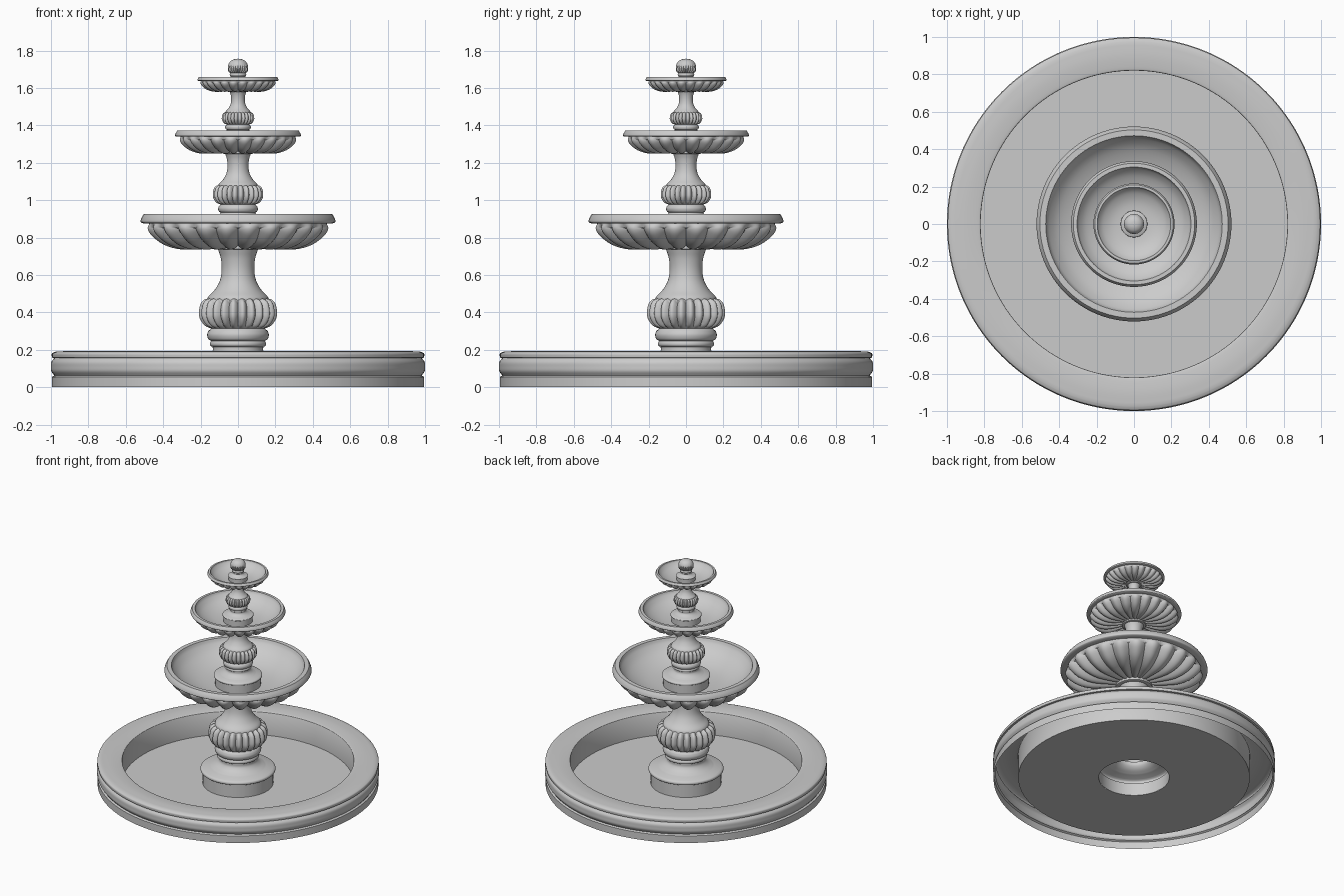
import bpy
import math
from mathutils import Vector

if "Cube" in bpy.data.objects:
    bpy.data.objects.remove(bpy.data.objects["Cube"])

LOBES = 24


def spline(pts, steps):
    """Catmull-Rom curve through 2D points; two points stay a straight line."""
    if len(pts) == 2:
        return [Vector(p) for p in pts]
    p = [Vector(q) for q in pts]
    p = [2 * p[0] - p[1]] + p + [2 * p[-1] - p[-2]]
    out = []
    for i in range(1, len(p) - 2):
        a, b, c, d = p[i - 1:i + 3]
        for k in range(steps):
            t = k / steps
            out.append(0.5 * (2 * b + (c - a) * t + (2 * a - 5 * b + 4 * c - d) * t * t
                              + (3 * b - a - 3 * c + d) * t ** 3))
    return out + [p[-2]]


def revolve(name, sections, scale=1.0, base=0.0, segs=96, depth=None, steps=4):
    """Lathe the curve sections; depth(r, t) carves rounded lobes along the normal."""
    prof = []
    for s in sections:
        for q in spline(s, steps):
            if not prof or (q - prof[-1]).length > 1e-5:
                prof.append(q)
    n = len(prof)
    verts, faces = [], []
    for i, q in enumerate(prof):
        tan = (prof[min(i + 1, n - 1)] - prof[max(i - 1, 0)]).normalized()
        d = depth(q.x, i / (n - 1)) if depth else 0
        for j in range(segs):
            a = 2 * math.pi * j / segs
            cut = d * (1 - abs(math.sin(a * LOBES / 2)))
            r = max(q.x - tan.y * cut, 0.0005) * scale
            verts.append((r * math.cos(a), r * math.sin(a), base + (q.y + tan.x * cut) * scale))
    for i in range(n - 1):
        for j in range(segs):
            k = (j + 1) % segs
            faces.append((i * segs + j, i * segs + k, (i + 1) * segs + k, (i + 1) * segs + j))
    me = bpy.data.meshes.new(name)
    me.from_pydata(verts, [], faces)
    ob = bpy.data.objects.new(name, me)
    bpy.context.collection.objects.link(ob)
    bpy.ops.object.select_all(action='DESELECT')
    ob.select_set(True)
    bpy.context.view_layer.objects.active = ob
    bpy.ops.object.shade_smooth_by_angle(angle=math.radians(35))
    return ob


# ground pool: moulded outer wall, broad rim, inner wall and floor, hollow below
revolve("pool_basin", [
    [(0.995, 0), (0.995, 0.055)],
    [(0.995, 0.055), (0.982, 0.062)],
    [(0.982, 0.062), (0.998, 0.085), (1.0, 0.11), (0.998, 0.135), (0.982, 0.156)],
    [(0.982, 0.156), (0.995, 0.158)],
    [(0.995, 0.158), (0.995, 0.18), (0.975, 0.19)],
    [(0.975, 0.19), (0.90, 0.193), (0.83, 0.187), (0.82, 0.18)],
    [(0.82, 0.18), (0.82, 0.008)],
    [(0.82, 0.008), (0.25, 0.008)]], segs=128)

FOOT = [
    [(0.25, 0.008), (0.25, 0.105)],
    [(0.25, 0.105), (0.264, 0.112), (0.264, 0.128), (0.25, 0.138)],
    [(0.25, 0.138), (0.20, 0.145)],
    [(0.20, 0.145), (0.16, 0.165), (0.137, 0.19), (0.135, 0.215)],
    [(0.135, 0.215), (0.148, 0.222), (0.15, 0.235), (0.143, 0.248)],
    [(0.143, 0.248), (0.158, 0.256), (0.165, 0.28), (0.158, 0.302)],
    [(0.158, 0.302), (0.14, 0.315)]]
BULB = [[(0.14, 0.312), (0.18, 0.33), (0.207, 0.37), (0.21, 0.41),
         (0.20, 0.45), (0.178, 0.47), (0.155, 0.474)]]
NECK = [[(0.165, 0.465), (0.158, 0.485), (0.125, 0.52), (0.097, 0.57),
         (0.087, 0.63), (0.092, 0.69), (0.106, 0.735)],
        [(0.106, 0.735), (0.13, 0.738), (0.128, 0.765)]]
BOWL_UNDER = [[(0.10, 0.755), (0.20, 0.741), (0.31, 0.737), (0.40, 0.762),
               (0.465, 0.81), (0.487, 0.85), (0.475, 0.878)]]
BOWL_RIM = [
    [(0.45, 0.876), (0.508, 0.876)],
    [(0.508, 0.876), (0.521, 0.884), (0.516, 0.905), (0.503, 0.927)],
    [(0.503, 0.927), (0.472, 0.927)],
    [(0.472, 0.927), (0.455, 0.895), (0.40, 0.845), (0.30, 0.80), (0.18, 0.78), (0.0, 0.775)]]


def bulb_depth(r, t):
    return 0.024 * min(1, 6 * t, 6 * (1 - t))


def bowl_depth(r, t):
    return 0.075 * r * min(1, 8 * (1 - t))


# three stacked tiers, each a smaller copy of the one below
size, base = 1.0, 0.0
for tier in ("lower", "middle", "upper"):
    revolve(tier + "_foot", FOOT, size, base)
    revolve(tier + "_fluted_bulb", BULB, size, base, 192, bulb_depth)
    revolve(tier + "_neck", NECK, size, base)
    revolve(tier + "_fluted_bowl", BOWL_UNDER, size, base, 192, bowl_depth)
    revolve(tier + "_bowl_rim", BOWL_RIM, size, base)
    base += 0.774 * size
    size *= 0.645

# finial: small foot carrying a fluted ball with a domed cap
revolve("finial_foot", FOOT, size, base)
revolve("finial_ball", [[(0.14, 0.312), (0.18, 0.33), (0.20, 0.37), (0.203, 0.42)],
                        [(0.203, 0.42), (0.195, 0.48), (0.15, 0.55), (0.08, 0.588), (0.0, 0.60)]],
        size, base, 192, lambda r, t: 0.024 * max(0, min(1, 6 * t, 4 * (0.6 - t))))
